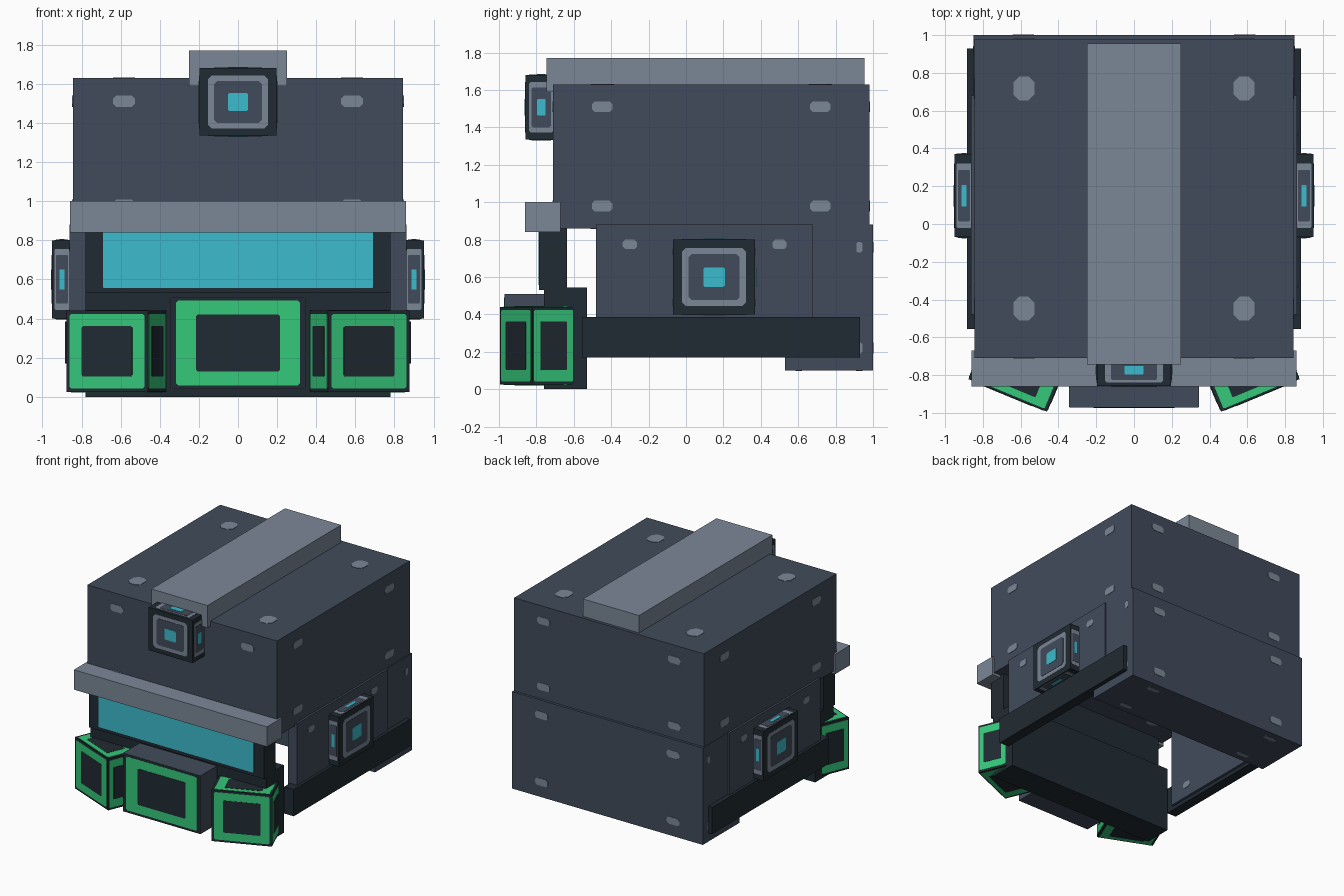
import bpy
import bmesh
from math import radians
from mathutils import Vector

if "Cube" in bpy.data.objects:
    bpy.data.objects.remove(bpy.data.objects["Cube"], do_unlink=True)


def material(name, r, g, b):
    """Flat material from 0-255 display values, stored as linear."""
    lin = [((c / 255 + 0.055) / 1.055) ** 2.4 for c in (r, g, b)] + [1]
    m = bpy.data.materials.new(name)
    m.use_nodes = True
    m.diffuse_color = lin
    m.node_tree.nodes["Principled BSDF"].inputs["Base Color"].default_value = lin
    return m


SLATE, STEEL, DARK, CYAN, GREEN = range(5)
MATS = [material("slate armour", 65, 75, 91), material("steel trim", 123, 135, 150),
        material("dark metal", 33, 43, 51), material("cyan glow", 60, 187, 205),
        material("green glow", 53, 200, 122)]

FACES = [(axis, s) for axis in range(3) for s in (-1, 1)]
SIDES = FACES[:2]
FRONT = [(1, -1)]


def plate(bm, half, face, centre, size, cut, rise, mat):
    """Thin corner-cut plate on one box face; centre and size are fractions of it."""
    axis, s = face
    u, v = [a for a in (0, 1, 2) if a != axis]
    hu, hv = half[u] * size[0], half[v] * size[1]
    c = cut * min(hu, hv)
    outline = []
    for su, sv in ((1, 1), (-1, 1), (-1, -1), (1, -1)):
        pair = [(su * hu, sv * (hv - c)), (su * (hu - c), sv * hv)]
        outline += pair if su * sv > 0 else pair[::-1]
    rings = []
    for level in (0, rise):
        ring = []
        for pu, pv in outline:
            p = Vector((0, 0, 0))
            p[axis] = s * (half[axis] + level)
            p[u] = half[u] * centre[0] + pu
            p[v] = half[v] * centre[1] + pv
            ring.append(bm.verts.new(p))
        rings.append(ring)
    low, top = rings
    n = len(low)
    made = [bm.faces.new(top), bm.faces.new(low)]
    made += [bm.faces.new((low[i], low[(i + 1) % n], top[(i + 1) % n], top[i]))
             for i in range(n)]
    for f in made:
        f.material_index = mat
    bmesh.ops.recalc_face_normals(bm, faces=made)


def rivets(bm, half, face):
    for a in (-0.69, 0.69):
        for b in (-0.69, 0.69):
            plate(bm, half, face, (a, b), (0.066, 0.075), 0.55, 0.003, STEEL)


def lamp(bm, half, face):
    for i, (f, mat) in enumerate(((0.78, STEEL), (0.62, SLATE), (0.26, CYAN))):
        plate(bm, half, face, (0, 0), (f, f), 0.14, 0.002 * (i + 1), mat)


def green_frame(bm, half, face):
    for i, (f, mat) in enumerate(((0.92, GREEN), (0.62, DARK))):
        plate(bm, half, face, (0, 0), (f, f), 0.05, 0.002 * (i + 1), mat)


def jaw_frame(bm, half, face):
    plate(bm, half, face, (0, 0), (0.99, 0.99), 0.02, 0.001, DARK)
    green_frame(bm, half, face)


def visor_glass(bm, half, face):
    plate(bm, half, face, (0, 0.06), (0.885, 0.9), 0.02, 0.004, CYAN)


def block(name, x, y, z, mat, detail=None, faces=FACES, turn=0):
    """Box between (min, max) pairs, with optional plates on chosen faces."""
    spans = (x, y, z)
    half = [abs(b - a) / 2 for a, b in spans]
    bm = bmesh.new()
    bmesh.ops.create_cube(bm, size=2)
    bmesh.ops.scale(bm, vec=half, verts=bm.verts)
    for f in bm.faces:
        f.material_index = mat
    if detail:
        for face in faces:
            detail(bm, half, face)
    mesh = bpy.data.meshes.new(name)
    bm.to_mesh(mesh)
    bm.free()
    for m in MATS:
        mesh.materials.append(m)
    obj = bpy.data.objects.new(name, mesh)
    obj.location = [(a + b) / 2 for a, b in spans]
    obj.rotation_euler.z = radians(turn)
    bpy.context.collection.objects.link(obj)
    return obj


# Shell: crown, back guard, crest and brow
block("crown", (-0.845, 0.845), (-0.71, 0.98), (0.86, 1.63), SLATE, rivets)
block("back_guard", (-0.85, 0.85), (0.53, 1.0), (0.10, 0.88), SLATE, rivets)
block("crest", (-0.25, 0.25), (-0.745, 0.955), (1.59, 1.77), STEEL)
block("brow", (-0.86, 0.86), (-0.86, -0.67), (0.84, 1.0), STEEL)

# Face: visor, jaw and the framed mouth piece
block("visor", (-0.78, 0.78), (-0.785, -0.635), (0.53, 0.87), DARK, visor_glass, FRONT)
block("jaw", (-0.78, 0.78), (-0.76, -0.53), (0.0, 0.545), DARK)
block("mouth_piece", (-0.345, 0.345), (-0.97, -0.70), (0.04, 0.51), SLATE, jaw_frame, FRONT)

# Forehead lamp
block("forehead_lamp", (-0.197, 0.197), (-0.858, -0.69), (1.335, 1.68), DARK, lamp)

# Paired parts on both sides
for side, s in (("left", 1), ("right", -1)):
    def span(a, b):
        return (a * s, b * s)

    block(side + "_cheek_panel", span(0.78, 0.862), (-0.48, 0.68), (0.2, 0.88),
          SLATE, rivets, SIDES)
    block(side + "_strap", span(0.80, 0.885), (-0.555, 0.93), (0.17, 0.385), DARK)
    block(side + "_lamp", span(0.85, 0.95), (-0.07, 0.37), (0.40, 0.80), DARK, lamp)
    block(side + "_filter_pod", span(0.397, 0.847), (-0.917, -0.672), (0.025, 0.44),
          DARK, green_frame, turn=22.5 * s)
